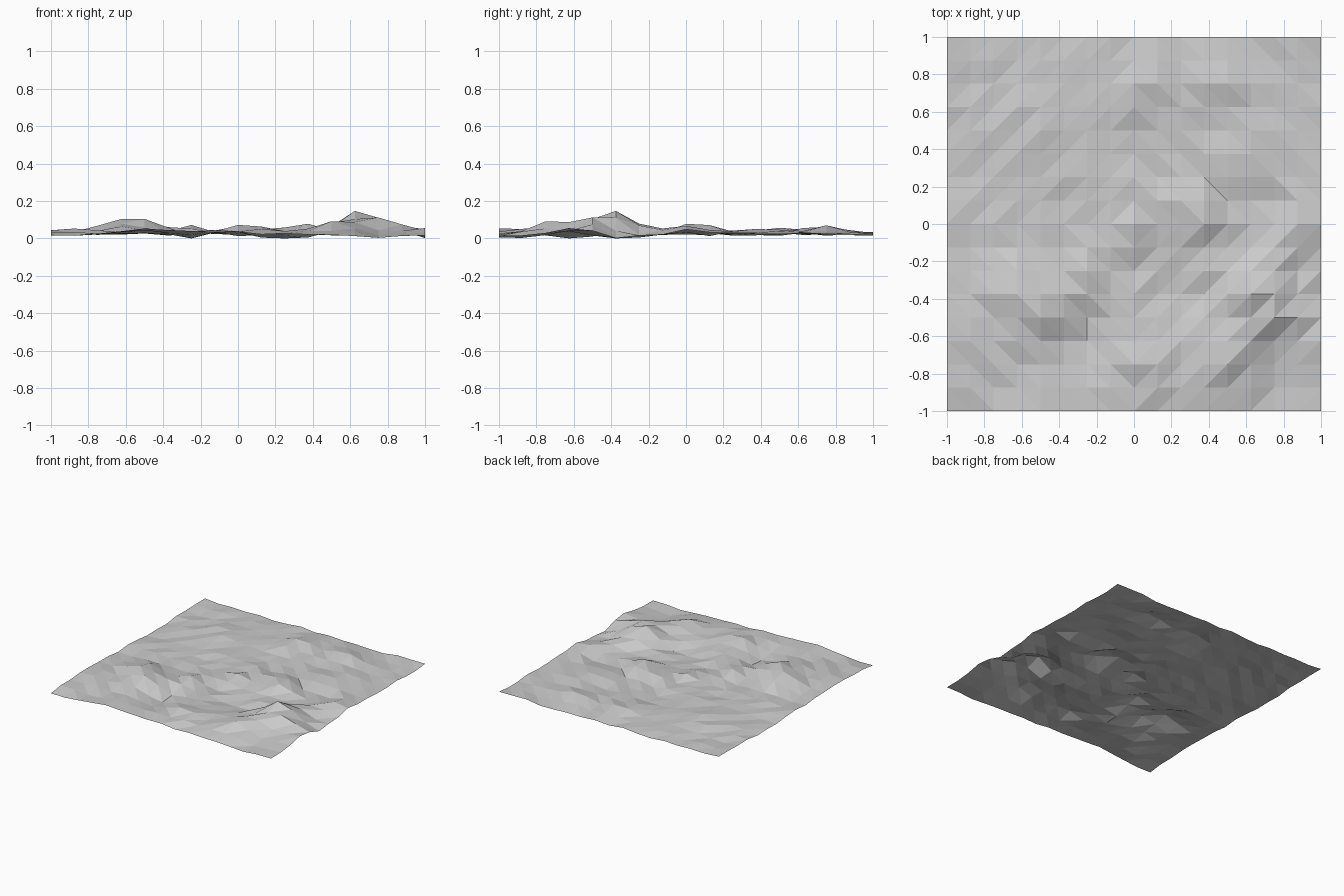
import bpy, bmesh, math, random

random.seed(4)
N = 16

# Rises of the ground: x, y, height, radius
bumps = [
    (-0.5, -0.5, 0.085, 0.11), (-0.63, -0.31, 0.075, 0.1),
    (0.63, -0.38, 0.1, 0.11), (0.8, -0.45, 0.05, 0.12),
    (0.52, -0.7, 0.065, 0.13), (0.05, -0.75, 0.05, 0.12),
    (-0.25, -0.3, 0.05, 0.09), (0.0, 0.0, 0.045, 0.1),
    (0.37, 0.06, 0.055, 0.1), (0.87, -0.05, 0.045, 0.1),
    (-0.5, -1.0, 0.04, 0.12), (1.0, -0.65, 0.04, 0.1),
    (0.03, 0.74, 0.045, 0.11), (0.45, 0.74, 0.04, 0.11),
    (0.6, 0.38, 0.035, 0.11), (-0.5, 0.55, 0.035, 0.12),
    (-0.2, 0.25, 0.03, 0.1), (-0.88, -0.6, 0.03, 0.12),
]
# Hollows
dips = [
    (-0.3, -0.62, 0.03, 0.1), (0.95, -0.3, 0.035, 0.1),
    (0.9, -0.9, 0.025, 0.16), (0.25, -0.4, 0.025, 0.13),
    (-0.15, 0.1, 0.02, 0.09), (0.6, 0.08, 0.025, 0.1),
]


def height(x, y):
    z = 0.027
    for sign, features in ((1, bumps), (-1, dips)):
        for fx, fy, h, r in features:
            d2 = (x - fx) ** 2 + (y - fy) ** 2
            z += sign * h * math.exp(-d2 / (2 * r * r))
    z += random.uniform(-1, 1) * (0.013 if y < 0.2 else 0.01)
    return min(max(z, 0.003), 0.155)


# Ground grid, its diagonals mirrored so they form diamonds
bm = bmesh.new()
grid = []
for j in range(N + 1):
    row = []
    for i in range(N + 1):
        x, y = 2 * i / N - 1, 2 * j / N - 1
        row.append(bm.verts.new((x, y, height(x, y))))
    grid.append(row)

for j in range(N):
    for i in range(N):
        a, b = grid[j][i], grid[j][i + 1]
        c, d = grid[j + 1][i + 1], grid[j + 1][i]
        if (i < N // 2) == (j < N // 2):
            bm.faces.new((a, b, d))
            bm.faces.new((b, c, d))
        else:
            bm.faces.new((a, b, c))
            bm.faces.new((a, c, d))

# Stand the lowest point on z = 0
low = min(v.co.z for v in bm.verts)
for v in bm.verts:
    v.co.z -= low

mesh = bpy.data.meshes.new("rough_ground")
bm.to_mesh(mesh)
bm.free()
bpy.context.collection.objects.link(bpy.data.objects.new("rough_ground", mesh))
